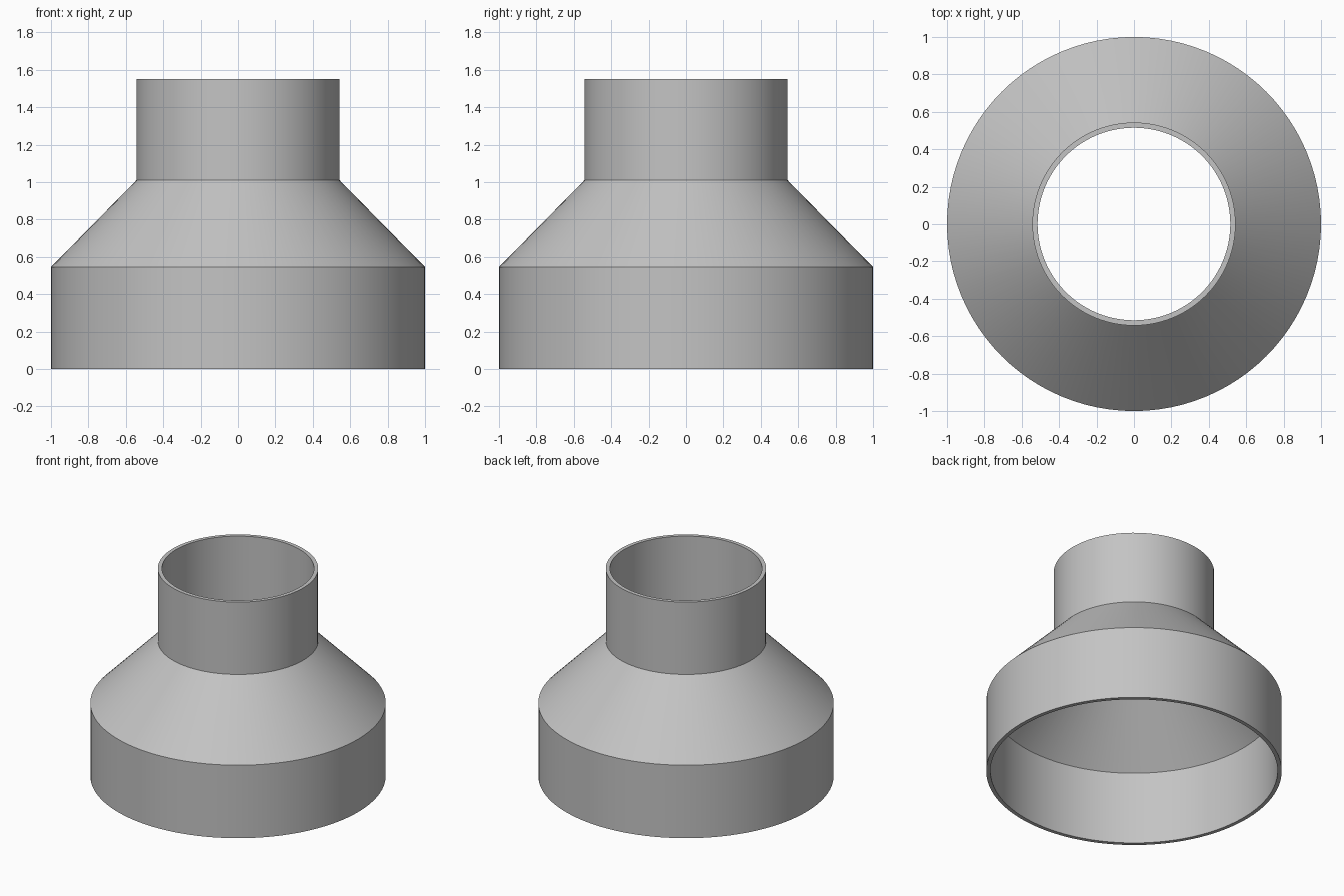
import bpy
import bmesh
import math
from mathutils import Matrix

cube = bpy.data.objects.get("Cube")
if cube:
    bpy.data.objects.remove(cube, do_unlink=True)

SEGMENTS = 96
WALL = 0.028
R_WIDE, R_NECK = 1.0, 0.543
Z_SHOULDER, Z_NECK, Z_TOP = 0.545, 1.01, 1.55

# Plain grey
grey = bpy.data.materials.new("plain_grey")
grey.use_nodes = True
colour = (0.55, 0.55, 0.55, 1)
grey.diffuse_color = colour
grey.node_tree.nodes["Principled BSDF"].inputs["Base Color"].default_value = colour

# Wall section: up the outside, then down the inside
outside = [(R_WIDE, 0), (R_WIDE, Z_SHOULDER), (R_NECK, Z_NECK), (R_NECK, Z_TOP)]
inside = [(r - WALL, z) for r, z in reversed(outside)]
section = outside + inside

# Hollow reducer, spun around z
bm = bmesh.new()
verts = [bm.verts.new((r, 0, z)) for r, z in section]
edges = [bm.edges.new((verts[i - 1], verts[i])) for i in range(len(verts))]
bmesh.ops.spin(bm, geom=verts + edges, cent=(0, 0, 0), axis=(0, 0, 1),
               angle=math.tau, steps=SEGMENTS, use_merge=False)
bmesh.ops.remove_doubles(bm, verts=bm.verts, dist=0.0001)
bmesh.ops.recalc_face_normals(bm, faces=bm.faces)

mesh = bpy.data.meshes.new("reducer_pipe")
bm.to_mesh(mesh)
bm.free()
mesh.materials.append(grey)
pipe = bpy.data.objects.new("reducer_pipe", mesh)
bpy.context.collection.objects.link(pipe)

# Smooth walls with sharp rims and shoulders
bpy.ops.object.select_all(action="DESELECT")
pipe.select_set(True)
bpy.context.view_layer.objects.active = pipe
bpy.ops.object.shade_smooth_by_angle(angle=math.radians(30))
